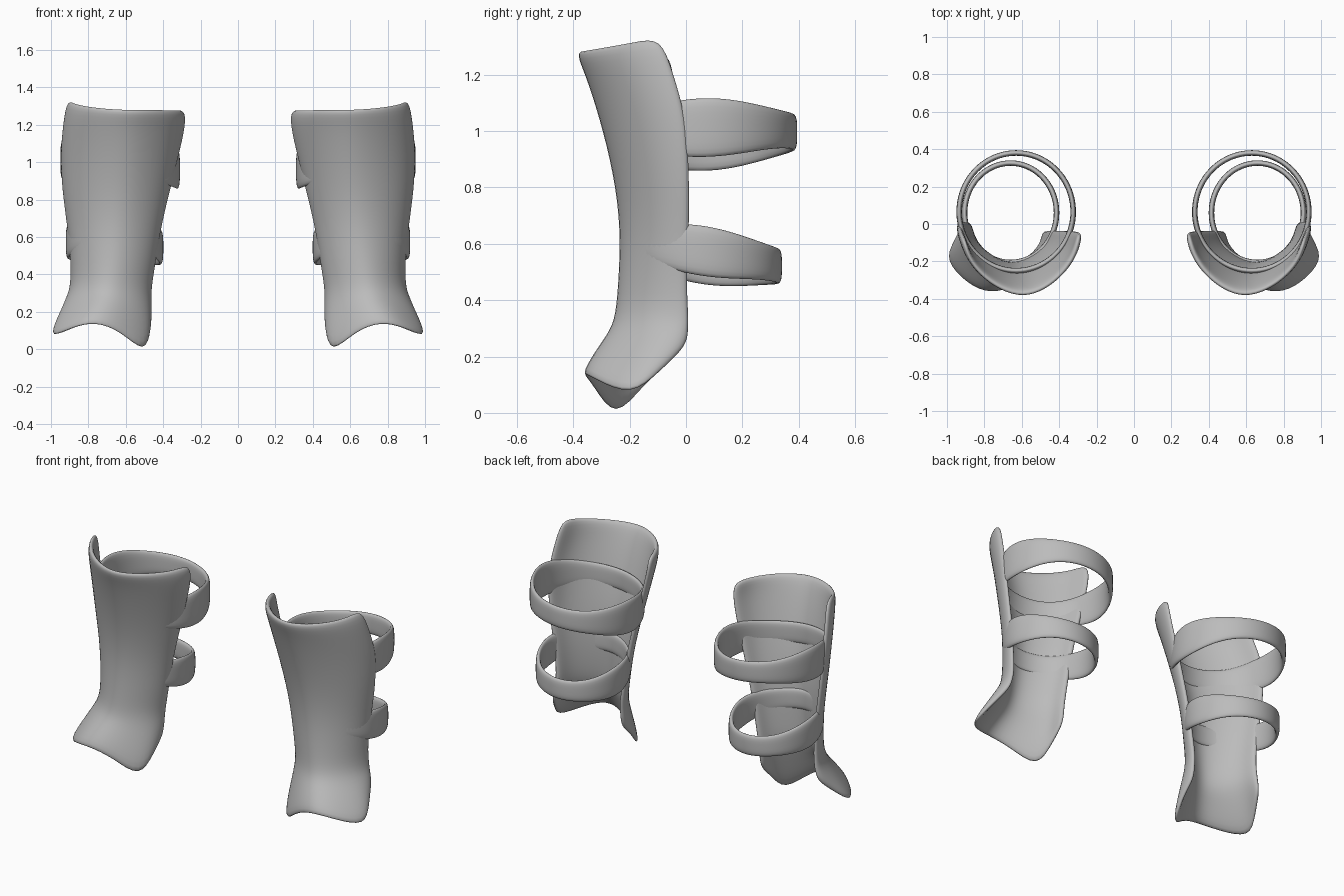
import bpy
from math import sin, cos, pi, radians

if "Cube" in bpy.data.objects:
    bpy.data.objects.remove(bpy.data.objects["Cube"])

# One grey for the whole pair
grey = bpy.data.materials.new("grey")
grey.use_nodes = True
colour = (0.5, 0.5, 0.5, 1)
grey.diffuse_color = colour
grey.node_tree.nodes["Principled BSDF"].inputs["Base Color"].default_value = colour


def sheet(name, rows, thickness, closed=False):
    """Thick, rounded sheet through rows of points, mirrored to the other leg."""
    n = len(rows[0])
    faces = []
    for i in range(len(rows) - 1):
        for j in range(n if closed else n - 1):
            k = (j + 1) % n
            faces.append((i * n + j, i * n + k, (i + 1) * n + k, (i + 1) * n + j))
    mesh = bpy.data.meshes.new(name)
    mesh.from_pydata([p for row in rows for p in row], [], faces)
    mesh.materials.append(grey)
    obj = bpy.data.objects.new(name, mesh)
    bpy.context.collection.objects.link(obj)
    solid = obj.modifiers.new("thickness", "SOLIDIFY")
    solid.thickness = thickness
    solid.offset = -1
    smooth = obj.modifiers.new("rounding", "SUBSURF")
    smooth.levels = smooth.render_levels = 2
    obj.modifiers.new("other_leg", "MIRROR").use_mirror_merge = False
    for poly in mesh.polygons:
        poly.use_smooth = True
    return obj


def arc(inner, front, outer):
    """Half-round section from the inner edge, round the front, to the outer edge."""
    points = []
    for j in range(-4, 5):
        a = radians(22.5 * j)
        end = outer if j > 0 else inner
        back = (1 - cos(a)) ** 0.8
        points.append((front[0] + abs(sin(a)) * (end[0] - front[0]),
                       front[1] + back * (end[1] - front[1]),
                       front[2] + back * (end[2] - front[2])))
    return points


# Flared lower edge with a point on each side of the ankle
hem = [(.46, -.05, .18), (.455, -.16, .10), (.48, -.265, -.035),
       (.62, -.345, .10), (.77, -.39, .155), (.90, -.335, .125),
       (1.03, -.2, .06), (.98, -.1, .15), (.92, .01, .245)]

# Shin shell: inner edge, front ridge, outer edge at each height
ankle = arc((.455, -.04, .33), (.69, -.262, .32), (.905, .01, .34))
flare = [tuple(a + .35 * (h - a) for a, h in zip(p, q)) for p, q in zip(ankle, hem)]
shell = [hem, flare, ankle]
for z, xi, yi, xf, yf, xo, yo in (
        (.45, .435, -.04, .67, -.25, .90, 0),
        (.65, .405, -.04, .65, -.24, .92, .01),
        (.85, .355, -.04, .63, -.267, .95, .01),
        (1.05, .305, -.04, .61, -.32, .96, 0),
        (1.2, .27, -.045, .60, -.37, .945, -.045)):
    shell.append(arc((xi, yi, z), (xf, yf, z), (xo, yo, z)))
shell.append(arc((.275, -.06, 1.28), (.59, -.405, 1.275), (.925, -.09, 1.34)))
sheet("shin_shell", shell, .035)


def strap(name, cx, cy, rx, ry, z_front, z_back, half, bulge, tilt):
    """Closed band that widens where it meets the shell edges."""
    rows = [[], [], []]
    for j in range(20):
        a = 2 * pi * j / 20
        mid = z_back + (z_front - z_back) * (1 + cos(a)) / 2 + tilt * sin(a)
        h = half + bulge * abs(sin(a)) ** 4
        for row, side in zip(rows, (-1, 0, 1)):
            row.append((cx + rx * sin(a), cy - ry * cos(a), mid + side * h))
    sheet(name, rows, .03, closed=True)


strap("calf_strap", .63, .065, .325, .335, .98, .995, .066, .045, .025)
strap("ankle_strap", .66, .06, .265, .285, .60, .52, .064, .03, .015)
